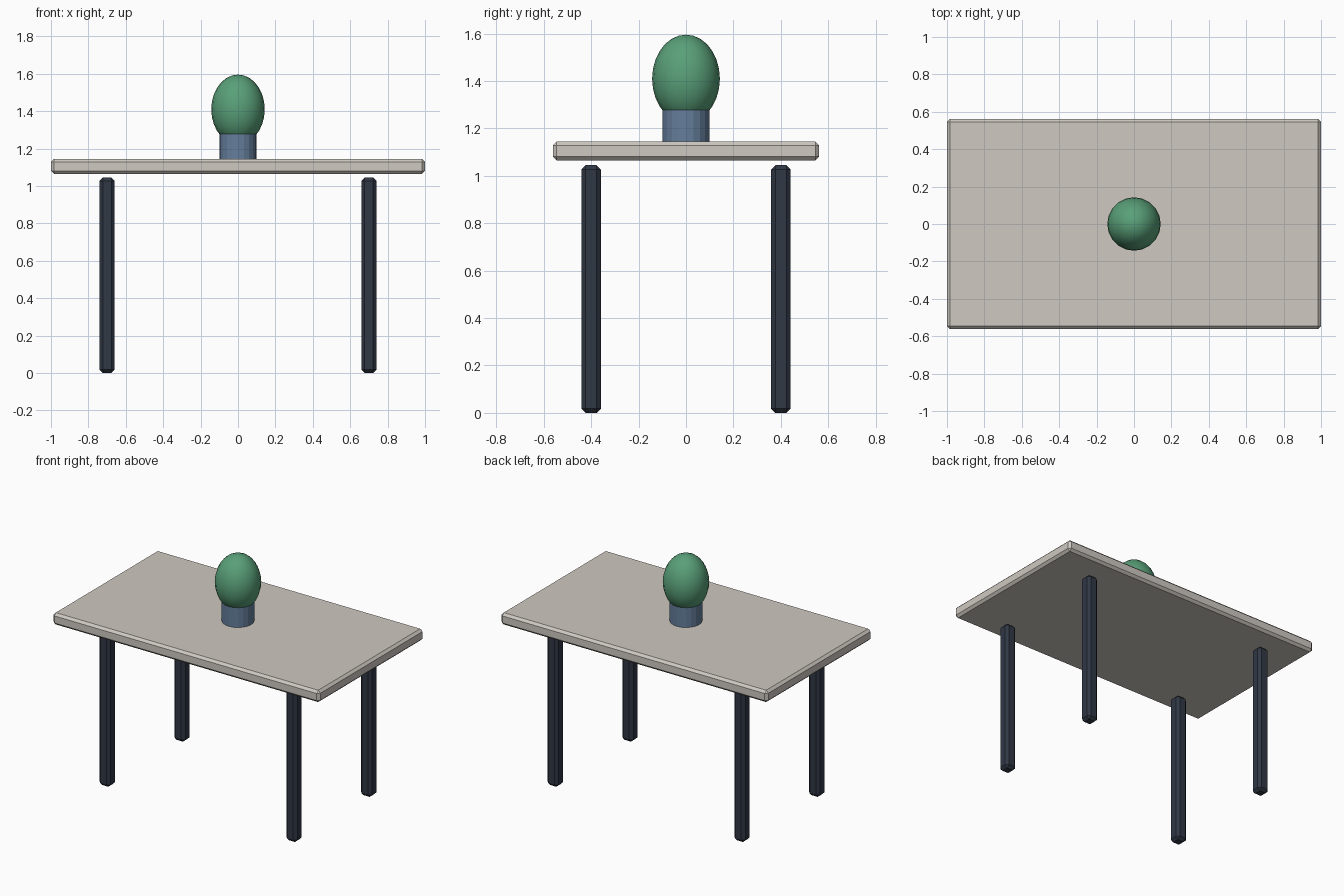
import bpy, bmesh

if "Cube" in bpy.data.objects:
    bpy.data.objects.remove(bpy.data.objects["Cube"])


def material(name, color):
    m = bpy.data.materials.new(name)
    m.diffuse_color = (*color, 1)
    m.use_nodes = True
    m.node_tree.nodes["Principled BSDF"].inputs["Base Color"].default_value = m.diffuse_color
    return m


WOOD = material("pale_top", (0.62, 0.58, 0.53))
DARK = material("dark_legs", (0.03, 0.04, 0.06))
BLUE = material("blue_pot", (0.13, 0.21, 0.33))
GREEN = material("green_leaves", (0.10, 0.35, 0.19))


def finish(obj, name, mat):
    obj.name = name
    obj.data.materials.append(mat)
    return obj


def chamfered_box(name, center, size, chamfer, mat):
    bm = bmesh.new()
    bmesh.ops.create_cube(bm, size=1)
    bmesh.ops.scale(bm, vec=size, verts=bm.verts)
    bmesh.ops.translate(bm, vec=center, verts=bm.verts)
    mesh = bpy.data.meshes.new(name)
    bm.to_mesh(mesh)
    bm.free()
    obj = bpy.data.objects.new(name, mesh)
    bpy.context.collection.objects.link(obj)
    bevel = obj.modifiers.new("chamfer", "BEVEL")
    bevel.width = chamfer
    bevel.segments = 1
    return finish(obj, name, mat)


# Table top
chamfered_box("table_top", (0, 0, 1.105), (2, 1.124, 0.08), 0.016, WOOD)

# Four legs, ending just below the top
for side, x in (("left", -0.7), ("right", 0.7)):
    for end, y in (("front", -0.4), ("back", 0.4)):
        chamfered_box(f"{end}_{side}_leg", (x, y, 0.5225), (0.082, 0.082, 1.045), 0.018, DARK)

# Plant pot
bpy.ops.mesh.primitive_cylinder_add(vertices=20, radius=0.1, depth=0.137, location=(0, 0, 1.2125))
finish(bpy.context.object, "plant_pot", BLUE)

# Egg-shaped foliage
bpy.ops.mesh.primitive_uv_sphere_add(segments=20, ring_count=14, radius=0.143, location=(0, 0, 1.41))
foliage = finish(bpy.context.object, "foliage", GREEN)
foliage.scale.z = 1.3
bpy.ops.object.shade_smooth()
